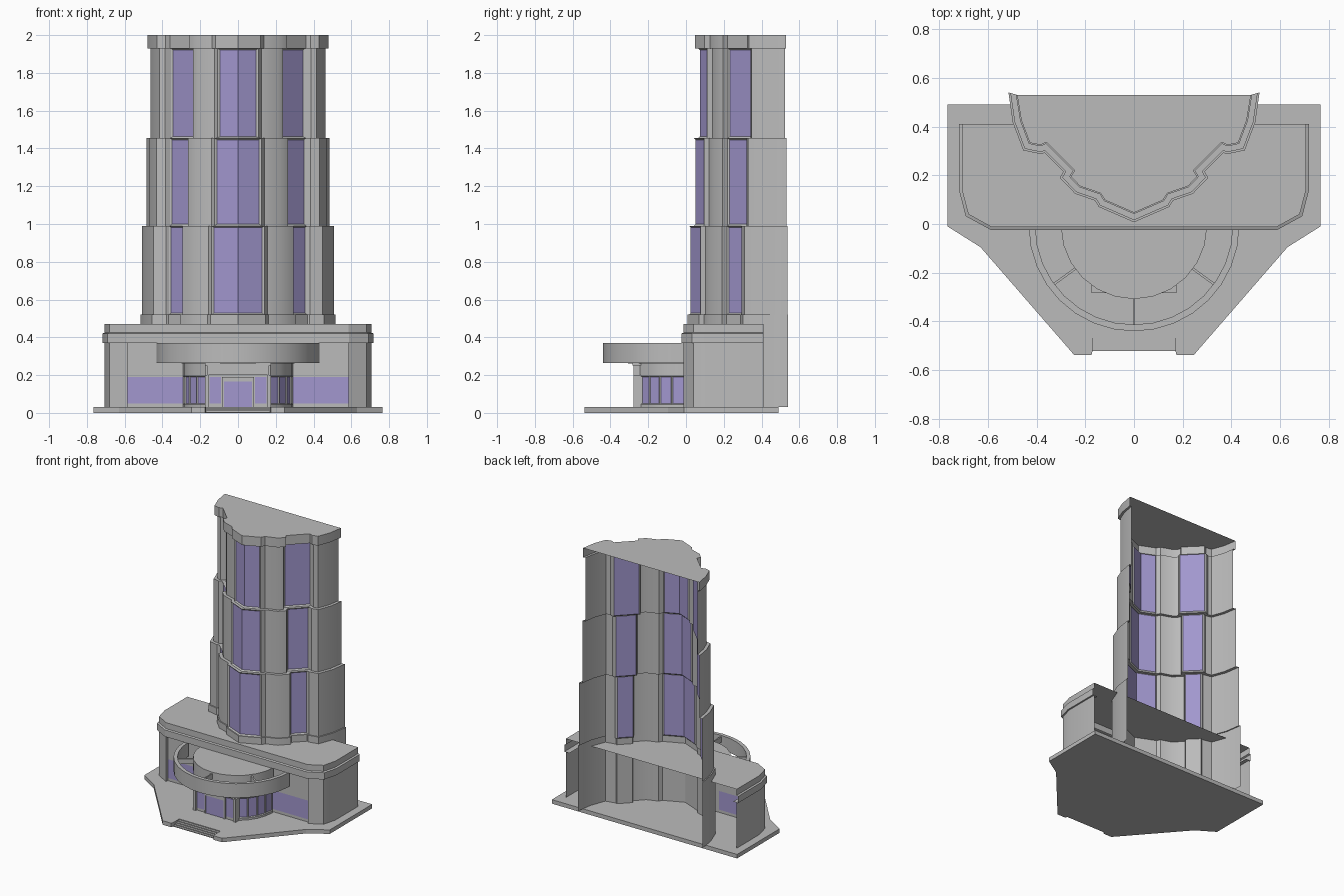
import bpy, bmesh, math
from mathutils import Vector, Matrix

if "Cube" in bpy.data.objects:
    bpy.data.objects.remove(bpy.data.objects["Cube"])

glass = bpy.data.materials.new("window_violet")
glass.diffuse_color = (0.36, 0.31, 0.62, 1)
glass.use_nodes = True
glass.node_tree.nodes["Principled BSDF"].inputs["Base Color"].default_value = glass.diffuse_color
wall = bpy.data.materials.new("wall_grey")
wall.diffuse_color = (0.5, 0.5, 0.5, 1)
wall.use_nodes = True
wall.node_tree.nodes["Principled BSDF"].inputs["Base Color"].default_value = wall.diffuse_color


def finish(name, bm, smooth=False):
    me = bpy.data.meshes.new(name)
    bm.to_mesh(me)
    bm.free()
    ob = bpy.data.objects.new(name, me)
    bpy.context.collection.objects.link(ob)
    me.materials.append(wall)
    me.materials.append(glass)
    if smooth:
        bpy.ops.object.select_all(action='DESELECT')
        ob.select_set(True)
        bpy.context.view_layer.objects.active = ob
        bpy.ops.object.shade_smooth_by_angle(angle=math.radians(28))
    return ob


def box(name, x0, x1, y0, y1, z0, z1, mat=0, rot=None):
    bm = bmesh.new()
    m = Matrix.Translation(((x0 + x1) / 2, (y0 + y1) / 2, (z0 + z1) / 2))
    m = m @ Matrix.Diagonal((x1 - x0, y1 - y0, z1 - z0, 1))
    bmesh.ops.create_cube(bm, size=1, matrix=(rot @ m) if rot else m)
    for f in bm.faces:
        f.material_index = mat
    return finish(name, bm)


def loft(name, rings, windows=(), inset=0.009, depth=-0.008, cap=False, smooth=True):
    """Skin rings of 3D points; windows = groups of (row, column) cells."""
    bm = bmesh.new()
    vs = [[bm.verts.new(p) for p in r] for r in rings]
    cells = {}
    for r in range(len(vs) - 1):
        for c in range(len(vs[0]) - 1):
            cells[r, c] = bm.faces.new((vs[r][c], vs[r][c + 1], vs[r + 1][c + 1], vs[r + 1][c]))
    if cap:
        bm.faces.new(vs[-1])
    bm.normal_update()
    for group in windows:
        fs = [cells[k] for k in group]
        if inset:
            bmesh.ops.inset_region(bm, faces=fs, thickness=inset, depth=depth,
                                   use_even_offset=True, use_boundary=True)
        for f in fs:
            f.material_index = 1
    return finish(name, bm, smooth)


def mirrored(half):
    """Half profile from the centre outwards -> full profile, left to right."""
    return [(-x, y) for x, y in reversed(half) if x > 0] + list(half)


def offset(pts, d):
    """Push an open profile outwards with mitred corners."""
    ps = [Vector(p) for p in pts]
    ns = []
    for a, b in zip(ps, ps[1:]):
        t = (b - a).normalized()
        ns.append(Vector((t.y, -t.x)))
    out = []
    for i, p in enumerate(ps):
        n1, n2 = ns[max(i - 1, 0)], ns[min(i, len(ns) - 1)]
        out.append(p + (n1 + n2) * (d / (1 + n1.dot(n2))))
    return out


def arc(r, z, a0, a1, n):
    return [(r * math.cos(a), CY + r * math.sin(a), z)
            for a in (math.radians(a0 + (a1 - a0) * i / n) for i in range(n + 1))]


CY = -0.008  # centre of the round entrance

# Base plate with a notch for the steps
half = [(.17, -.45), (.17, -.522), (.175, -.538), (.245, -.538), (.63, -.095), (.765, -.01), (.765, .49)]
outline = mirrored(half)
bm = bmesh.new()
f = bm.faces.new([bm.verts.new((x, y, 0)) for x, y in outline])
ext = bmesh.ops.extrude_face_region(bm, geom=[f])
bmesh.ops.translate(bm, vec=(0, 0, .03), verts=[v for v in ext["geom"] if isinstance(v, bmesh.types.BMVert)])
if not any(g.normal.z < -.9 for g in bm.faces):
    bm.faces.new([v for v in bm.verts if v.co.z == 0])
bmesh.ops.recalc_face_normals(bm, faces=bm.faces)
finish("base_plate", bm)
for i in range(4):
    box("entrance_step", -.17, .17, -.468 - .018 * i, -.45, 0, .024 - .006 * i)

# Tower: one folded profile, stepping in at every tier
tower_half = [(0, .065), (.108, .112), (.125, .14), (.212, .17), (.238, .197), (.222, .222),
              (.356, .356), (.386, .342), (.415, .348), (.446, .43), (.463, .525)]
tower = mirrored(tower_half)
steps = [(.053, .03), (.053, .52), (.045, .52), (.045, .99), (.022, .99), (.022, 1.455),
         (0, 1.455), (0, 1.93), (.017, 1.93), (.017, 2.0)]
rings = []
for d, z in steps:
    ring = [(p.x, p.y, z) for p in offset(tower, d)]
    for i in (0, -1):
        ring[i] = (ring[i][0], .525 + .28 * d, z)
    rings.append(ring)
wins = []
for row in (2, 4, 6):
    wins += [[(row, 9), (row, 10)], [(row, 4)], [(row, 15)]]
loft("tower", rings, wins, cap=True)

# Podium: cornice with roof, corner walls, recessed front wall
podium = mirrored([(.585, -.012), (.68, .04), (.706, .14), (.706, .41)])
rings = [[(p.x, p.y, z) for p in offset(podium, d)]
         for d, z in [(-.03, .37), (.012, .37), (.012, .42), (0, .425), (0, .47)]]
loft("podium_cornice", rings, cap=True)
corner = [(.585, .02), (.585, -.012), (.68, .04), (.706, .14), (.706, .41)]
loft("podium_corner_right", [[(x, y, z) for x, y in corner] for z in (.03, .37)])
loft("podium_corner_left", [[(-x, y, z) for x, y in reversed(corner)] for z in (.03, .37)])
loft("podium_front_wall", [[(x, .008, z) for x in (-.585, -.28, .28, .585)] for z in (.03, .05, .19, .37)],
     [[(1, 0)], [(1, 2)]], inset=0)

# Round entrance: glazed side arcs, upper fascia with roof
for side, a0, a1 in (("left", 180, 234), ("right", 306, 360)):
    loft("entrance_wall_" + side, [arc(.29, z, a0, a1, 4) for z in (.03, .045, .195, .27)],
         [[(1, c)] for c in range(4)], inset=.006, depth=-.005)
loft("entrance_roof", [arc(r, z, 180, 360, 12) for r, z in ((.2, .262), (.3, .262), (.3, .37))], cap=True)

# Ring canopy on three spokes
section = [(.405, .265), (.432, .265), (.432, .37), (.405, .37), (.405, .265)]
loft("canopy_ring", [arc(r, z, 180, 360, 16) for r, z in section])
for a in (-90, -36, -144):
    rot = Matrix.Translation((0, CY, 0)) @ Matrix.Rotation(math.radians(a), 4, 'Z')
    box("canopy_spoke", .295, .41, -.005, .005, .32, .36, rot=rot)

# Entrance portal with door and side lights
box("portal_panel", -.16, .16, -.265, -.235, .03, .21)
box("portal_lintel", -.165, .165, -.278, -.2, .2, .25)
box("portal_cap", -.175, .175, -.283, -.2, .25, .265)
box("door", -.075, .075, -.27, -.262, .03, .165, 1)
box("door_head", -.085, .085, -.276, -.262, .165, .19)
for s in (-1, 1):
    def sbox(name, a, b, *rest):
        box(name, min(s * a, s * b), max(s * a, s * b), *rest)
    sbox("portal_jamb", .155, .175, -.278, -.2, .03, .2)
    sbox("door_post", .075, .085, -.276, -.262, .03, .19)
    sbox("side_light", .09, .15, -.269, -.262, .05, .19, 1)
